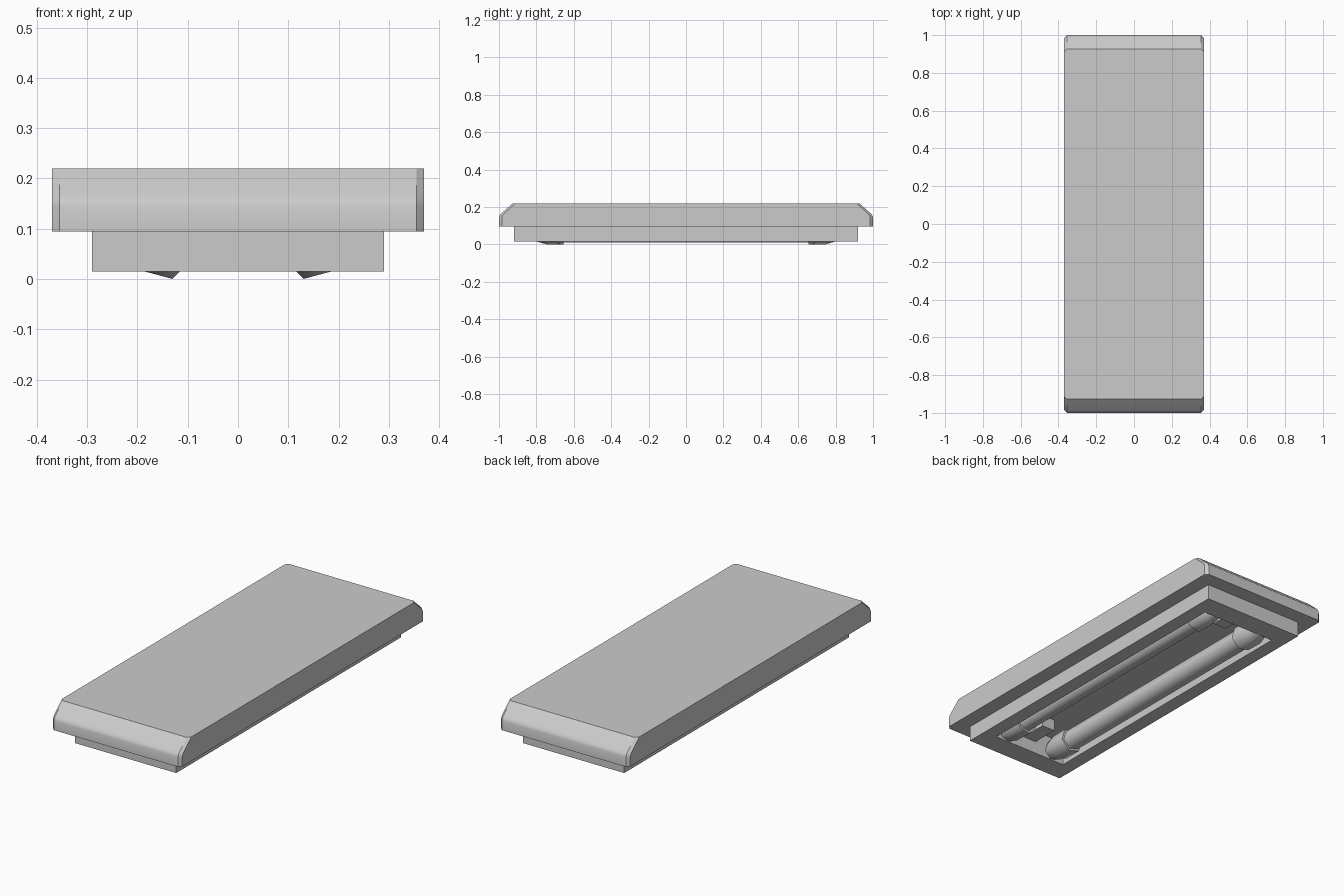
import bpy, bmesh, math
from mathutils import Matrix

if "Cube" in bpy.data.objects:
    bpy.data.objects.remove(bpy.data.objects["Cube"], do_unlink=True)

grey = bpy.data.materials.new("light grey")
grey.use_nodes = True
COLOUR = (0.6, 0.6, 0.6, 1)
grey.diffuse_color = COLOUR
grey.node_tree.nodes["Principled BSDF"].inputs["Base Color"].default_value = COLOUR


def finish(name, bm, angle=None):
    """Turn a bmesh into a named, coloured object."""
    bmesh.ops.recalc_face_normals(bm, faces=bm.faces)
    mesh = bpy.data.meshes.new(name)
    bm.to_mesh(mesh)
    bm.free()
    mesh.materials.append(grey)
    obj = bpy.data.objects.new(name, mesh)
    bpy.context.collection.objects.link(obj)
    if angle:
        bpy.ops.object.select_all(action='DESELECT')
        obj.select_set(True)
        bpy.context.view_layer.objects.active = obj
        bpy.ops.object.shade_smooth_by_angle(angle=math.radians(angle))
    return obj


def box(name, x, y, z):
    bm = bmesh.new()
    bmesh.ops.create_cube(bm, size=1)
    for v in bm.verts:
        v.co = [lo + (c + 0.5) * (hi - lo) for c, (lo, hi) in zip(v.co, (x, y, z))]
    return finish(name, bm)


def loft(name, rings, angle):
    """Skin closed rings of points and cap both ends."""
    bm = bmesh.new()
    loops = [[bm.verts.new(p) for p in ring] for ring in rings]
    for a, b in zip(loops, loops[1:]):
        for i in range(len(a)):
            j = (i + 1) % len(a)
            bm.faces.new((a[i], a[j], b[j], b[i]))
    bm.faces.new(loops[0])
    bm.faces.new(loops[-1])
    return finish(name, bm, angle)


def mirror(obj, x=True, y=True):
    mod = obj.modifiers.new("mirror", 'MIRROR')
    mod.use_axis = (x, y, False)
    mod.use_mirror_merge = False


def cut(obj, cutter):
    mod = obj.modifiers.new("opening", 'BOOLEAN')
    mod.operation = 'DIFFERENCE'
    mod.solver = 'EXACT'
    mod.object = cutter


# Housing: sloped end profile, with chamfered corners
END = [(1, 0.095), (1, 0.145), (0.996, 0.156), (0.986, 0.167), (0.927, 0.22)]


def housing_ring(x, inset):
    right = [(x, y - inset, z) for y, z in END]
    return right + [(x, -y, z) for x, y, z in reversed(right)]


housing = loft("housing", [housing_ring(-0.37, 0.015), housing_ring(-0.355, 0),
                           housing_ring(0.355, 0), housing_ring(0.37, 0.015)], 33)

# Lower frame, open underneath into a recess
frame = box("lower_frame", (-0.29, 0.29), (-0.92, 0.92), (0.015, 0.095))
cutter = box("recess_cutter", (-0.215, 0.215), (-0.805, 0.805), (-0.05, 0.14))
cutter.hide_render = True
cutter.hide_viewport = True
cutter.display_type = 'WIRE'
cut(housing, cutter)
cut(frame, cutter)

# Lamp tubes and tapered six-sided sockets
CX, CZ = 0.147, 0.063


def hexagon(y, r):
    turn = math.radians(-105)
    return [(CX + r * math.cos(turn + k * math.pi / 3), y,
             CZ + r * math.sin(turn + k * math.pi / 3)) for k in range(6)]


tube = loft("lamp_tube", [hexagon(-0.7, 0.053), hexagon(0.7, 0.053)], 65)
mirror(tube, y=False)
socket = loft("lamp_socket", [hexagon(0.655, 0.065), hexagon(0.745, 0.065),
                              hexagon(0.805, 0.047)], 65)
mirror(socket)

# Small block between the sockets at each end
block = box("end_block", (-0.038, 0.038), (0.66, 0.806), (0.08, 0.142))
mirror(block, x=False)
